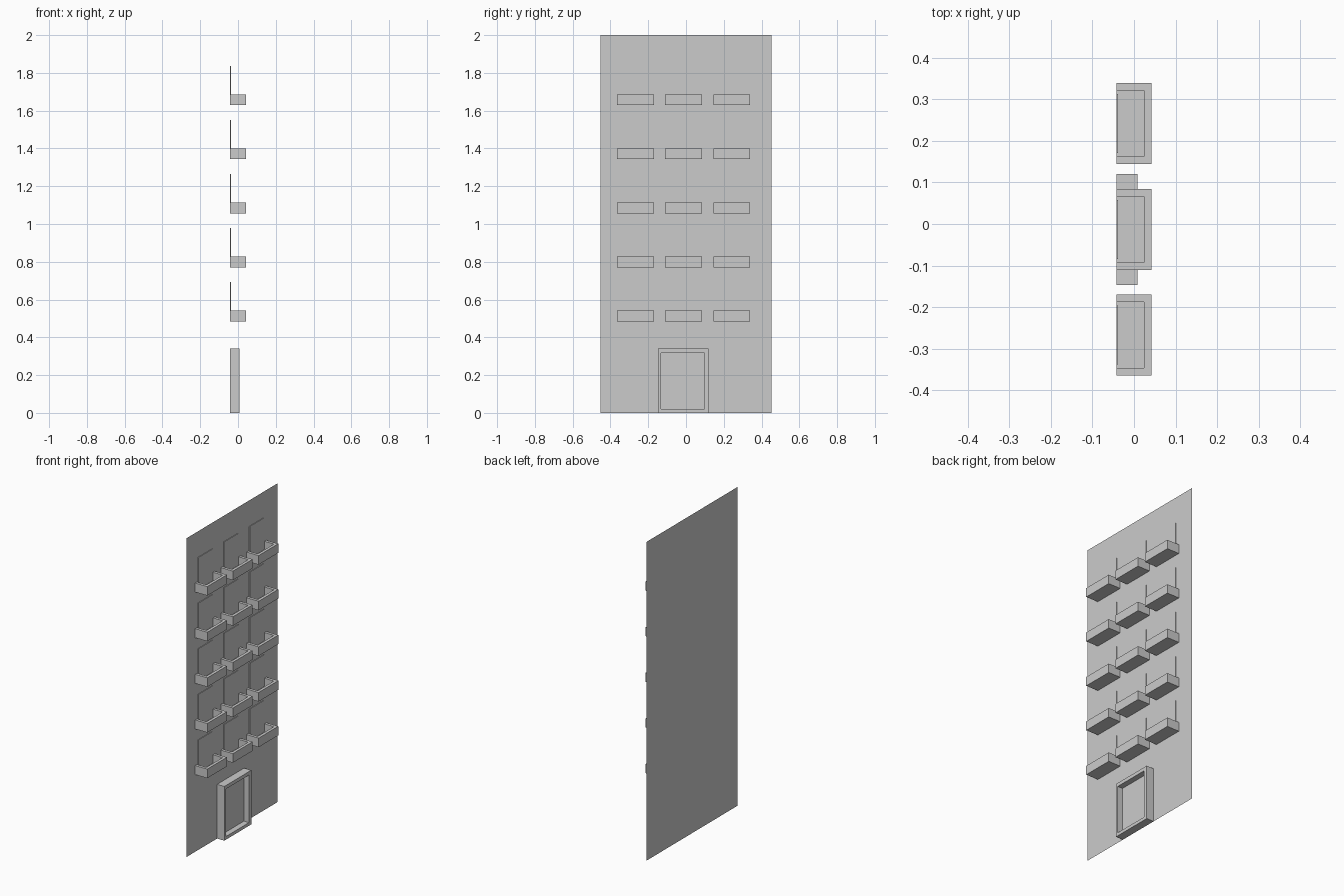
import bpy, bmesh

if "Cube" in bpy.data.objects:
    bpy.data.objects.remove(bpy.data.objects["Cube"])

BACK = -0.042            # plane of the facade


def make(name, build):
    bm = bmesh.new()
    build(bm)
    bmesh.ops.remove_doubles(bm, verts=bm.verts, dist=1e-5)
    mesh = bpy.data.meshes.new(name)
    bm.to_mesh(mesh)
    bm.free()
    obj = bpy.data.objects.new(name, mesh)
    bpy.context.collection.objects.link(obj)
    return obj


def quad(bm, *pts):
    bm.faces.new([bm.verts.new(p) for p in pts])


def prism(name, outline, lo, hi, axis, cap_lo=True):
    """Extrude a 2D outline: axis 'z' takes (x, y), axis 'x' takes (y, z)."""
    def build(bm):
        put = (lambda a, b, h: (a, b, h)) if axis == 'z' else (lambda a, b, h: (h, a, b))
        low = [bm.verts.new(put(a, b, lo)) for a, b in outline]
        top = [bm.verts.new(put(a, b, hi)) for a, b in outline]
        n = len(outline)
        for i in range(n):
            j = (i + 1) % n
            bm.faces.new((low[i], low[j], top[j], top[i]))
        bm.faces.new(top)
        if cap_lo:
            bm.faces.new(low[::-1])
    return make(name, build)


def tray(name, x1, y0, y1, z0, z1, wall, floor):
    """Balcony: floor slab plus a parapet on three sides, open to the facade."""
    slab = [(BACK, y0), (x1, y0), (x1, y1), (BACK, y1)]
    rail = slab + [(BACK, y1 - wall), (x1 - wall, y1 - wall),
                   (x1 - wall, y0 + wall), (BACK, y0 + wall)]
    prism(name + "_floor", slab, z0, z0 + floor, 'z')
    prism(name + "_parapet", rail, z0 + floor, z1, 'z', cap_lo=False)


# Facade: a single sheet facing +x
make("facade", lambda bm: quad(bm, (BACK, -0.453, 0), (BACK, 0.453, 0),
                               (BACK, 0.453, 2), (BACK, -0.453, 2)))

# Balconies with their tall window panels
for row in range(5):
    z = 0.484 + row * 0.2863
    for col, yc in enumerate((-0.267, -0.013, 0.242)):
        tag = f"{row}_{col}"
        tray("balcony_" + tag, 0.042, yc - 0.0975, yc + 0.0975, z, z + 0.057, 0.018, 0.008)
        y0, y1 = yc - 0.071, yc + 0.071
        prism("window_" + tag, [(y0, z + 0.008), (y1, z + 0.008),
                                (y1, z + 0.208), (y0, z + 0.208)], BACK, -0.038, 'x')


# Entrance: deep frame with a recessed door panel
def entrance(bm):
    def ring(x, y0, y1, z0, z1):
        return [bm.verts.new((x, y, z)) for y, z in ((y0, z0), (y1, z0), (y1, z1), (y0, z1))]
    loops = [ring(BACK, -0.147, 0.12, 0, 0.34), ring(0.008, -0.147, 0.12, 0, 0.34),
             ring(0.008, -0.132, 0.097, 0.02, 0.318), ring(-0.027, -0.132, 0.097, 0.02, 0.318)]
    for a, b in zip(loops, loops[1:]):
        for i in range(4):
            j = (i + 1) % 4
            bm.faces.new((a[i], a[j], b[j], b[i]))
    bm.faces.new(loops[-1])


make("entrance_door", entrance)
